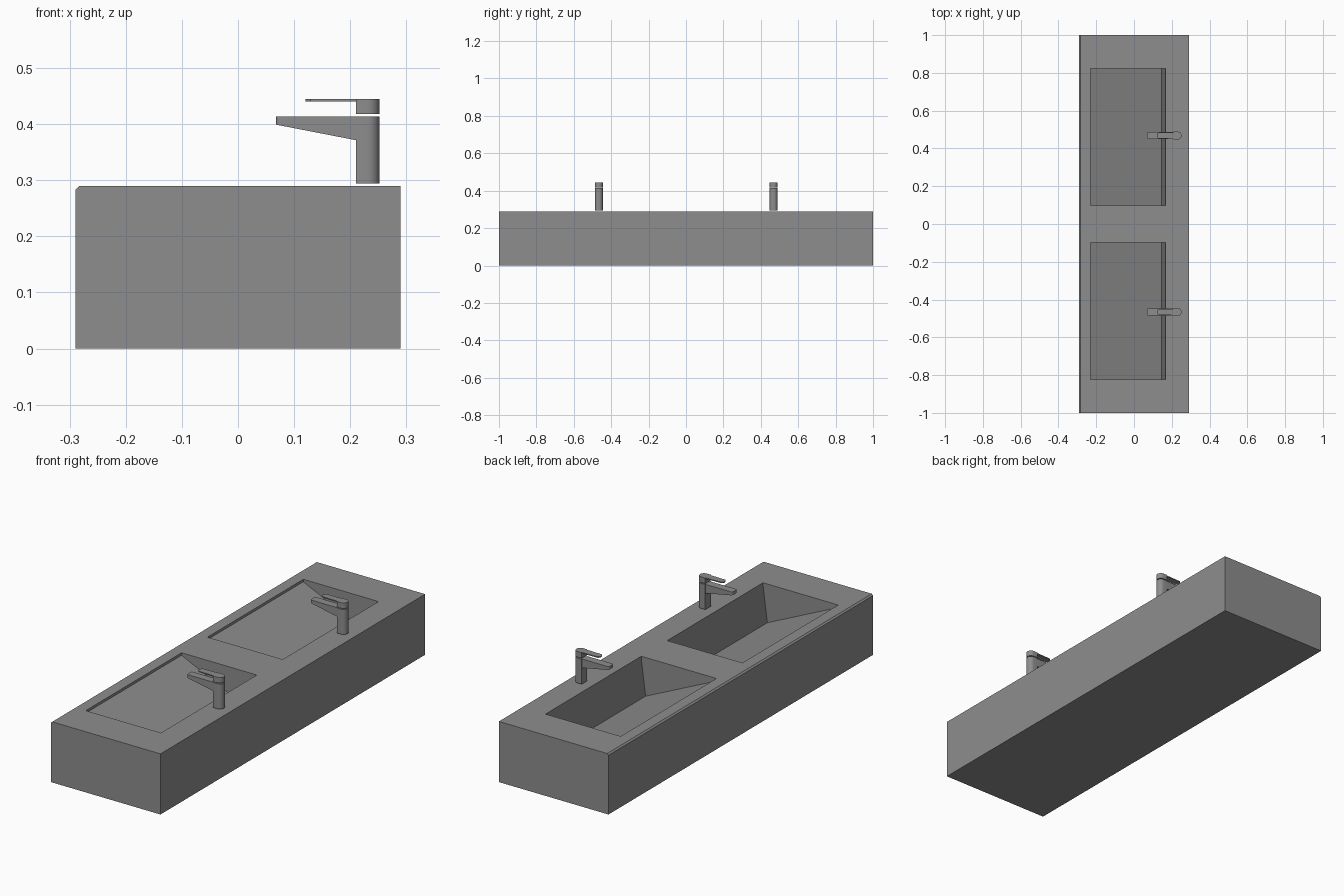
import bpy, math

default = bpy.data.objects.get("Cube")
if default:
    bpy.data.objects.remove(default)

grey = bpy.data.materials.new("stone_grey")
grey.use_nodes = True
COLOUR = (0.27, 0.27, 0.27, 1)
grey.diffuse_color = COLOUR
for node in grey.node_tree.nodes:
    if node.type == 'BSDF_PRINCIPLED':
        node.inputs["Base Color"].default_value = COLOUR


def prism(name, outline, low, high, axis):
    """Extrude an outline: (x, z) points along 'y' or (x, y) points along 'z'."""
    n = len(outline)
    place = (lambda a, b, c: (a, c, b)) if axis == 'y' else (lambda a, b, c: (a, b, c))
    verts = [place(a, b, c) for c in (low, high) for a, b in outline]
    faces = [list(range(n)), list(range(n, 2 * n))]
    faces += [(i, (i + 1) % n, (i + 1) % n + n, i + n) for i in range(n)]
    mesh = bpy.data.meshes.new(name)
    mesh.from_pydata(verts, [], faces)
    obj = bpy.data.objects.new(name, mesh)
    bpy.context.collection.objects.link(obj)
    mesh.materials.append(grey)
    select(obj)
    bpy.ops.object.mode_set(mode='EDIT')
    bpy.ops.mesh.select_all(action='SELECT')
    bpy.ops.mesh.normals_make_consistent(inside=False)
    bpy.ops.object.mode_set(mode='OBJECT')
    return obj


def select(obj):
    bpy.ops.object.select_all(action='DESELECT')
    obj.select_set(True)
    bpy.context.view_layer.objects.active = obj


def arc(cx, r, start, end, steps=14):
    """Points of a circular arc centred on (cx, 0)."""
    angles = [math.radians(start + (end - start) * i / steps) for i in range(steps + 1)]
    return [(cx + r * math.cos(a), r * math.sin(a)) for a in angles]


# Washstand block with a small chamfer along the user's edge
TOP = 0.29
block = prism("washstand_block",
              [(-0.29, 0), (0.29, 0), (0.29, TOP), (-0.283, TOP), (-0.29, TOP - 0.007)],
              -1, 1, 'y')

# Two sloping basins: short upright lip, ramp floor, steep wall below the tap
basin = [(-0.23, TOP + 0.05), (-0.23, TOP - 0.012), (0.145, TOP - 0.185),
         (0.168, TOP - 0.012), (0.168, TOP + 0.05)]
for side in (-1, 1):
    cutter = prism("basin_cutter", basin, side * 0.46 - 0.362, side * 0.46 + 0.362, 'y')
    cutter.hide_render = True
    select(block)
    cut = block.modifiers.new("basin", 'BOOLEAN')
    cut.operation = 'DIFFERENCE'
    cut.solver = 'EXACT'
    cut.object = cutter
    bpy.ops.object.modifier_apply(modifier=cut.name)
    bpy.data.objects.remove(cutter)

# Taps: column rounded at the back, tapering spout, lever handle
column = [(0.21, -0.021)] + arc(0.231, 0.021, -90, 90) + [(0.21, 0.021)]
spout = [(0.068, 0.414), (0.068, 0.399), (0.212, 0.371), (0.212, 0.414)]
lever = arc(0.138, 0.0175, 120, 240, 8) + [(0.212, -0.0175), (0.212, 0.0175)]
for label, y in (("left", 0.468), ("right", -0.466)):
    parts = [prism(label + "_tap_column", column, 0.294, 0.414, 'z'),
             prism(label + "_tap_handle", column, 0.418, 0.445, 'z'),
             prism(label + "_tap_lever", lever, 0.44, 0.445, 'z'),
             prism(label + "_tap_spout", spout, -0.0185, 0.0185, 'y')]
    # Round the upright corners of the spout tip
    bevel = parts[3].modifiers.new("round_tip", 'BEVEL')
    bevel.limit_method = 'WEIGHT'
    bevel.width, bevel.segments = 0.008, 4
    mesh = parts[3].data
    weight = mesh.attributes.new("bevel_weight_edge", 'FLOAT', 'EDGE')
    for edge in mesh.edges:
        a, b = (mesh.vertices[i].co for i in edge.vertices)
        weight.data[edge.index].value = float(max(a.x, b.x) < 0.07 and abs(a.y - b.y) < 1e-4)
    for part in parts:
        part.location.y = y
        select(part)
        bpy.ops.object.shade_smooth_by_angle(angle=math.radians(30))
    select(parts[3])
    bpy.ops.object.modifier_apply(modifier="round_tip")
